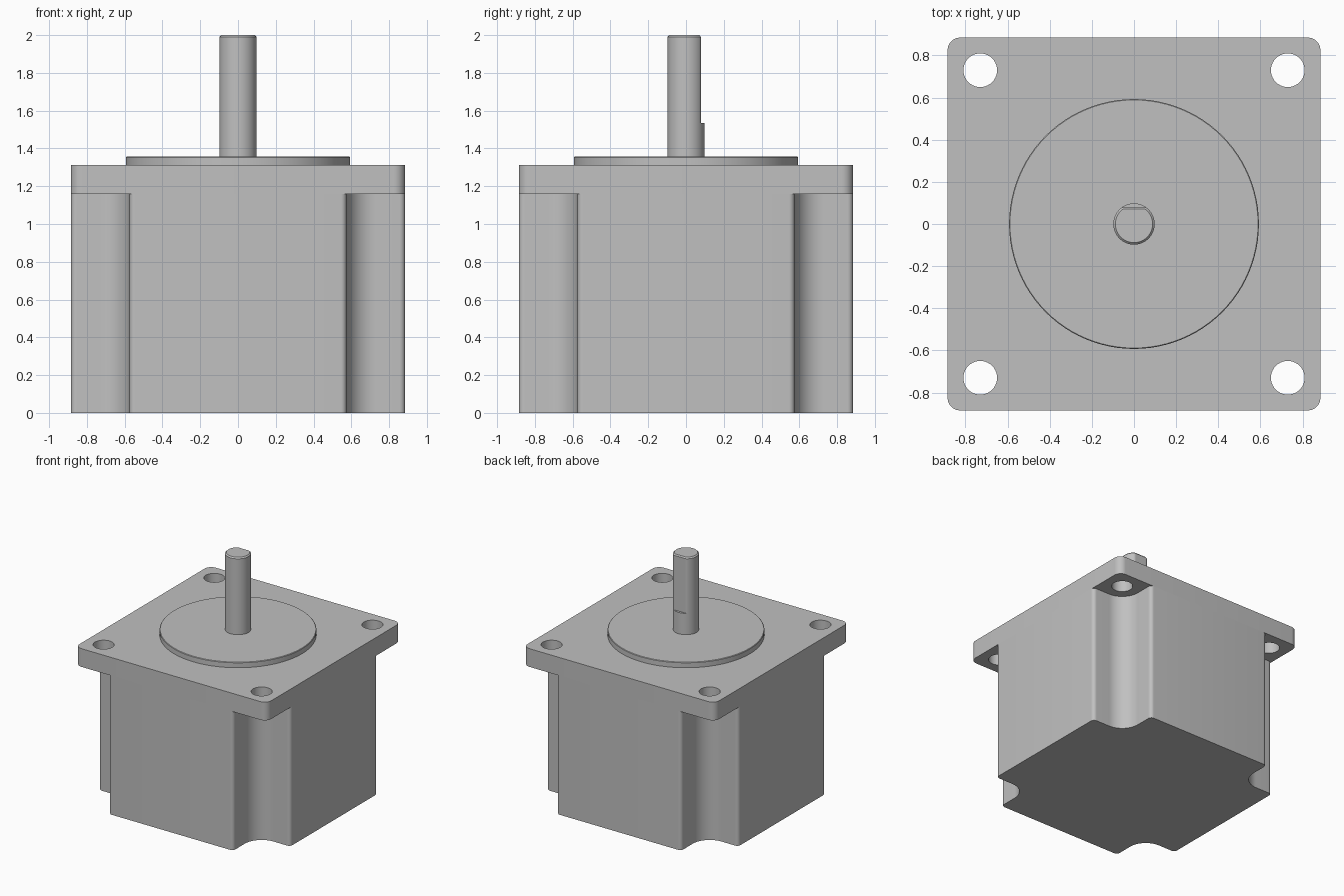
import bpy
import bmesh
import math
from mathutils import Vector

cube = bpy.data.objects.get("Cube")
if cube:
    bpy.data.objects.remove(cube, do_unlink=True)

HALF = 0.885        # half width of housing and flange
HOLE = 0.73         # bolt hole offset
COLOUR = (0.53, 0.53, 0.53, 1)

metal = bpy.data.materials.new("grey_metal")
metal.use_nodes = True
metal.diffuse_color = COLOUR
metal.node_tree.nodes["Principled BSDF"].inputs["Base Color"].default_value = COLOUR


def arc(cx, cy, r, start, end, steps):
    angles = [math.radians(start + (end - start) * i / steps) for i in range(steps + 1)]
    return [(cx + r * math.cos(a), cy + r * math.sin(a)) for a in angles]


def circle(cx, cy, r, steps):
    return arc(cx, cy, r, 0, 360, steps)[:-1]


def four_corners(points):
    """Repeat one corner's outline around the z axis."""
    loop = []
    for _ in range(4):
        loop += points
        points = [(-y, x) for x, y in points]
    return loop


def loft(name, loops, sections):
    """Extrude outlines (outer first, then holes) through (height, scale) sections."""
    bm = bmesh.new()
    caps = [[], []]
    for loop in loops:
        rings = [[bm.verts.new((x * s, y * s, z)) for x, y in loop] for z, s in sections]
        n = len(loop)
        for low, high in zip(rings, rings[1:]):
            for i in range(n):
                j = (i + 1) % n
                bm.faces.new((low[i], low[j], high[j], high[i]))
        for cap, ring in zip(caps, (rings[0], rings[-1])):
            cap += [bm.edges.get((ring[i], ring[(i + 1) % n])) for i in range(n)]
    for cap in caps:
        bmesh.ops.triangle_fill(bm, edges=cap, use_beauty=True, normal=Vector((0, 0, 1)))
    bmesh.ops.recalc_face_normals(bm, faces=bm.faces)
    mesh = bpy.data.meshes.new(name)
    bm.to_mesh(mesh)
    bm.free()
    mesh.materials.append(metal)
    obj = bpy.data.objects.new(name, mesh)
    bpy.context.collection.objects.link(obj)
    bpy.ops.object.select_all(action="DESELECT")
    obj.select_set(True)
    bpy.context.view_layer.objects.active = obj
    bpy.ops.object.shade_smooth_by_angle(angle=math.radians(30))
    return obj


# Housing: square block with a rounded scoop down each corner
lip = 0.03
scoop = (arc(HALF - lip, 0.545, lip, 0, 90, 8)
         + arc(HOLE, HOLE, 0.155, -90, -180, 16)
         + arc(0.545, HALF - lip, lip, 0, 90, 8))
loft("motor_housing", [four_corners(scoop)], [(0, 1), (1.16, 1)])

# Mounting flange with four bolt holes
corner = 0.06
outline = four_corners(arc(HALF - corner, HALF - corner, corner, 0, 90, 10))
holes = [circle(sx * HOLE, sy * HOLE, 0.08, 40) for sx in (-1, 1) for sy in (-1, 1)]
loft("mounting_flange", [outline] + holes, [(1.16, 1), (1.312, 1)])

# Raised pilot disc
loft("pilot_disc", [circle(0, 0, 0.593, 96)], [(1.305, 1), (1.353, 1), (1.357, 0.993)])

# Shaft: round below, flat on the back above, chamfered tip
round_section = circle(0, 0, 0.098, 64)
flat_section = [(x, min(y, 0.079)) for x, y in round_section]
loft("shaft_base", [round_section], [(1.35, 1), (1.535, 1)])
loft("shaft_flatted_end", [flat_section], [(1.535, 1), (1.99, 1), (2.0, 0.9)])
